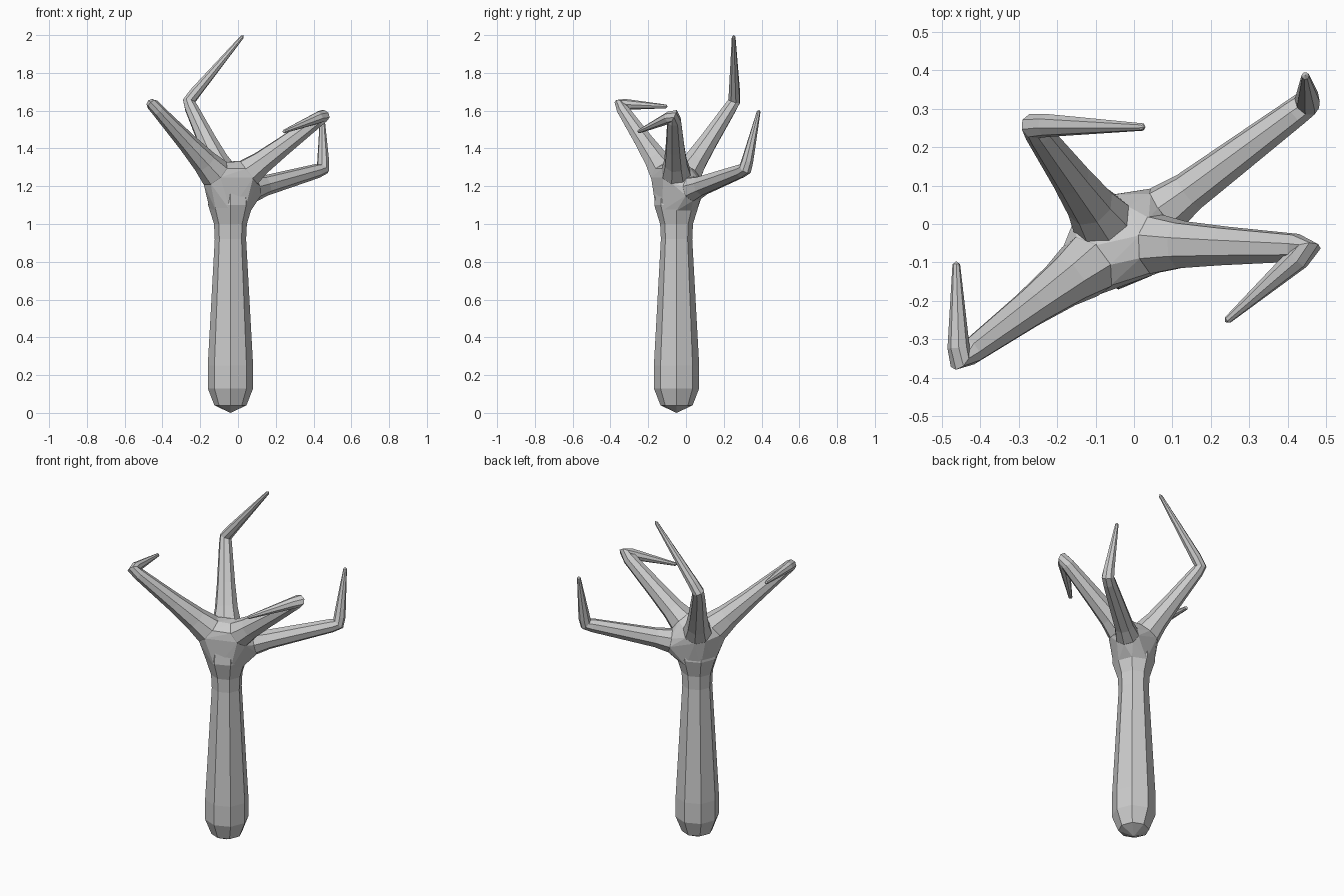
import bpy, bmesh
from math import cos, sin, tau
from mathutils import Vector

if "Cube" in bpy.data.objects:
    bpy.data.objects.remove(bpy.data.objects["Cube"])

SIDES = 8


def to_object(bm, name):
    bmesh.ops.recalc_face_normals(bm, faces=bm.faces)
    mesh = bpy.data.meshes.new(name)
    bm.to_mesh(mesh)
    bm.free()
    ob = bpy.data.objects.new(name, mesh)
    bpy.context.collection.objects.link(ob)
    return ob


def ring_points(c, axis, ref, r):
    u = (ref - axis * ref.dot(axis)).normalized()
    v = axis.cross(u)
    return [c + (u * cos(tau * i / SIDES) + v * sin(tau * i / SIDES)) * r
            for i in range(SIDES)], u


def tube(name, stations, ref, start=None, end=None):
    """Loft octagonal rings through (centre, radius) stations."""
    bm = bmesh.new()
    pts = [s[0] for s in stations]
    rings = []
    for i, (c, r) in enumerate(stations):
        into = (c - pts[i - 1]).normalized() if i else Vector()
        out = (pts[i + 1] - c).normalized() if i < len(pts) - 1 else Vector()
        ps, ref = ring_points(c, (into + out).normalized(), ref, r)
        rings.append([bm.verts.new(p) for p in ps])
    for a, b in zip(rings, rings[1:]):
        for i in range(SIDES):
            j = (i + 1) % SIDES
            bm.faces.new((a[i], a[j], b[j], b[i]))
    for ring, pole in ((rings[0], start), (rings[-1], end)):
        if pole is None:
            bm.faces.new(ring)
        else:
            p = bm.verts.new(pole)
            for i in range(SIDES):
                bm.faces.new((ring[i], ring[(i + 1) % SIDES], p))
    return to_object(bm, name)


# Trunk: rounded foot, long taper, flare into the crown
CX, CY = -0.04, -0.05
profile = [(0.04, 0.085), (0.13, 0.12), (0.25, 0.12), (0.92, 0.083),
           (1.00, 0.087), (1.10, 0.118), (1.18, 0.11)]
trunk = tube("trunk", [(Vector((CX, CY, z)), r) for z, r in profile],
             Vector((1, 0, 0)), start=(CX, CY, 0.0))

# Branches: root, elbow, tip, root radius, elbow radius
branches = {
    "front_left_branch": ((-0.04, -0.05, 1.18), (-0.455, -0.355, 1.635),
                          (-0.462, -0.097, 1.622), 0.085, 0.034),
    "back_left_branch": ((-0.04, -0.05, 1.18), (-0.264, 0.257, 1.65),
                         (0.03, 0.252, 2.0), 0.080, 0.036),
    "back_right_branch": ((-0.01, -0.03, 1.16), (0.452, 0.315, 1.29),
                          (0.445, 0.387, 1.605), 0.068, 0.038),
    "right_branch": ((-0.04, -0.05, 1.20), (0.455, -0.063, 1.575),
                     (0.237, -0.255, 1.487), 0.080, 0.038),
}
hub_points = ring_points(Vector((CX, CY, 1.07)), Vector((0, 0, 1)),
                         Vector((1, 0, 0)), 0.108)[0]
parts = []
for name, (root, elbow, tip, r0, r1) in branches.items():
    root, elbow, tip = Vector(root), Vector(elbow), Vector(tip)
    ref = (elbow - root).cross(tip - elbow)
    corner = elbow * 0.84 + root.lerp(elbow, 0.92) * 0.08 + elbow.lerp(tip, 0.12) * 0.08
    stations = [(root.lerp(elbow, 0.1), r0 * 0.9),
                (root.lerp(elbow, 0.2), r0),
                (root.lerp(elbow, 0.33), r0 * 0.8),
                (root.lerp(elbow, 0.55), r0 * 0.35 + r1 * 0.65),
                (root.lerp(elbow, 0.93), r1),
                (corner, r1 * 0.95),
                (elbow.lerp(tip, 0.13), r1 * 0.85),
                (elbow.lerp(tip, 0.97), 0.010)]
    parts.append(tube(name, stations, ref, end=tip))
    hub_points += ring_points(stations[1][0], (elbow - root).normalized(), ref, r0 * 0.97)[0]

# Crown: convex knot joining the trunk and all branch roots
bm = bmesh.new()
for p in hub_points:
    bm.verts.new(p)
hull = bmesh.ops.convex_hull(bm, input=bm.verts)
loose = [v for v in bm.verts if not v.link_faces]
bmesh.ops.delete(bm, geom=loose, context='VERTS')
parts.insert(0, to_object(bm, "crown_knot"))

# Fuse everything into one solid
bpy.context.view_layer.objects.active = trunk
for part in parts:
    mod = trunk.modifiers.new("fuse", 'BOOLEAN')
    mod.operation = 'UNION'
    mod.solver = 'EXACT'
    mod.object = part
    bpy.ops.object.modifier_apply(modifier=mod.name)
    bpy.data.objects.remove(part)
trunk.name = "forked_tree"
